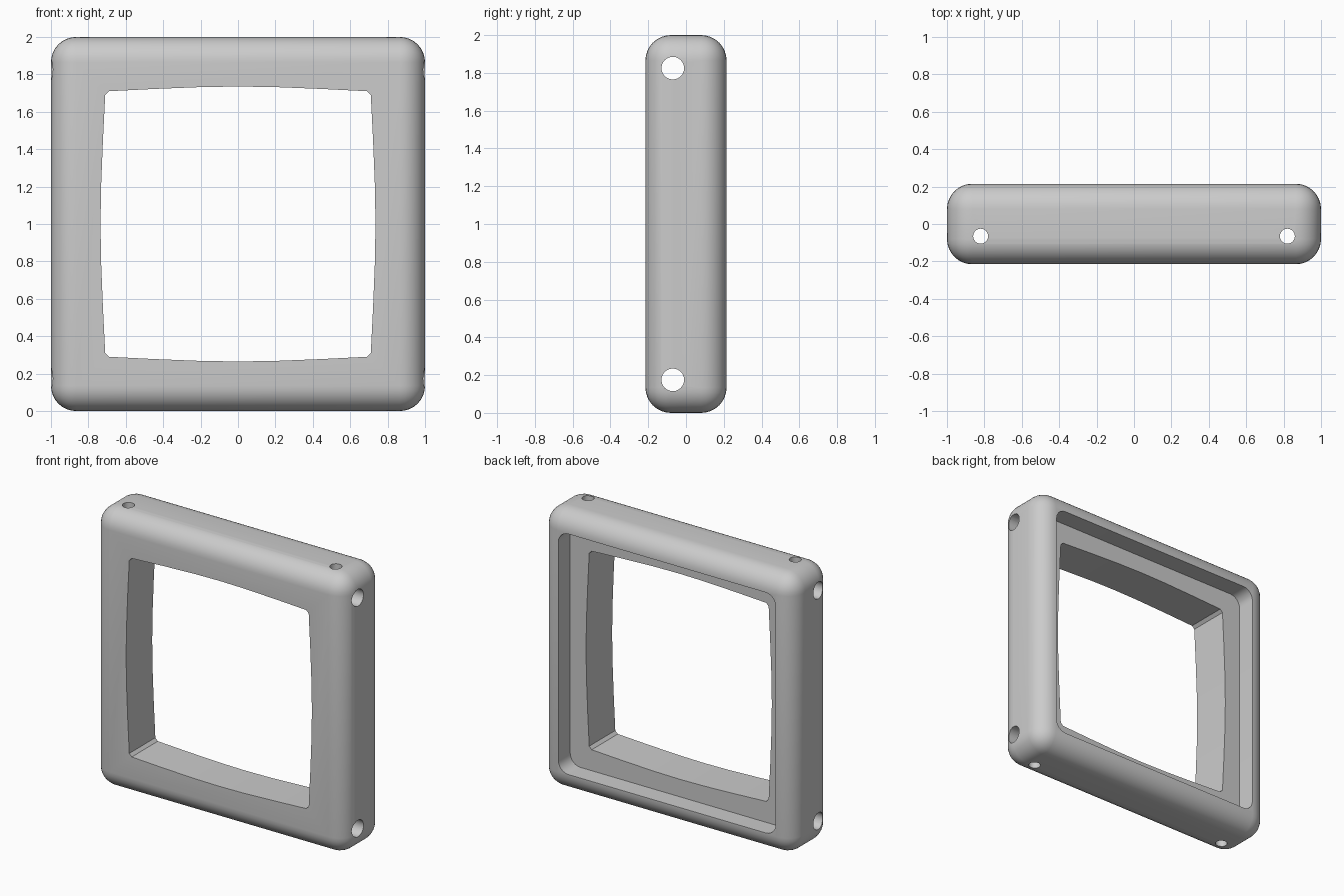
import bpy, bmesh, math
from mathutils import Matrix

if "Cube" in bpy.data.objects:
    bpy.data.objects.remove(bpy.data.objects["Cube"])

CZ = 1.0          # height of the frame centre
HALF_DEPTH = 0.215


def add_object(name, bm):
    bmesh.ops.recalc_face_normals(bm, faces=bm.faces)
    mesh = bpy.data.meshes.new(name)
    bm.to_mesh(mesh)
    bm.free()
    ob = bpy.data.objects.new(name, mesh)
    bpy.context.collection.objects.link(ob)
    return ob


def prism(name, outline, y0, y1):
    """Extrude an x/z outline along y."""
    bm = bmesh.new()
    face = bm.faces.new([bm.verts.new((x, y0, z + CZ)) for x, z in outline])
    ext = bmesh.ops.extrude_face_region(bm, geom=[face])
    verts = [g for g in ext["geom"] if isinstance(g, bmesh.types.BMVert)]
    bmesh.ops.translate(bm, verts=verts, vec=(0, y1 - y0, 0))
    return add_object(name, bm)


def rod(name, radius, length, centre, axis):
    bm = bmesh.new()
    bmesh.ops.create_cone(bm, cap_ends=True, segments=24, radius1=radius,
                          radius2=radius, depth=length)
    if axis == 'X':
        bmesh.ops.rotate(bm, verts=bm.verts, matrix=Matrix.Rotation(math.pi / 2, 3, 'Y'))
    bmesh.ops.translate(bm, verts=bm.verts, vec=centre)
    return add_object(name, bm)


def four_sides(side):
    """Repeat the points of one side around the square."""
    pts = []
    for k in range(4):
        c, s = round(math.cos(k * math.pi / 2)), round(math.sin(k * math.pi / 2))
        pts += [(x * c - z * s, x * s + z * c) for x, z in side]
    return pts


def cut(target, cutter):
    cutter.hide_render = True
    mod = target.modifiers.new("cut", 'BOOLEAN')
    mod.operation = 'DIFFERENCE'
    mod.solver = 'EXACT'
    mod.object = cutter
    bpy.ops.object.modifier_apply(modifier=mod.name)
    bpy.data.objects.remove(cutter, do_unlink=True)


# Rounded outer block
bm = bmesh.new()
bmesh.ops.create_cube(bm, size=1)
bmesh.ops.scale(bm, verts=bm.verts, vec=(2, HALF_DEPTH * 2, 2))
bmesh.ops.translate(bm, verts=bm.verts, vec=(0, 0, CZ))
frame = add_object("square_frame", bm)
bpy.context.view_layer.objects.active = frame
frame.select_set(True)
bevel = frame.modifiers.new("round", 'BEVEL')
bevel.width = 0.135
bevel.segments = 8
bpy.ops.object.modifier_apply(modifier=bevel.name)

# Window opening with slightly bowed sides and clipped corners
bowed = [(0.710, -0.69), (0.722, -0.45), (0.732, -0.2),
         (0.735, 0.0), (0.732, 0.2), (0.722, 0.45), (0.710, 0.69)]
cut(frame, prism("opening_cutter", four_sides(bowed), -0.5, 0.5))

# Wider recess in the back, leaving a ledge
h, r = 0.86, 0.08
corner = [(h - r + r * math.cos(a), h - r + r * math.sin(a))
          for a in (i * math.pi / 12 for i in range(7))]
cut(frame, prism("recess_cutter", four_sides(corner), 0.08, 0.5))

# Threading channels through all four bars, with pockets in the side bars
for s in (-1, 1):
    cut(frame, rod("cross_channel", 0.06, 3, (0, -0.07, CZ + s * 0.825), 'X'))
    cut(frame, rod("upright_channel", 0.04, 3, (s * 0.82, -0.065, CZ), 'Z'))
    cut(frame, rod("side_pocket", 0.062, 0.4, (s * 0.82, -0.065, CZ), 'Z'))

bpy.ops.object.shade_smooth_by_angle(angle=math.radians(30))
